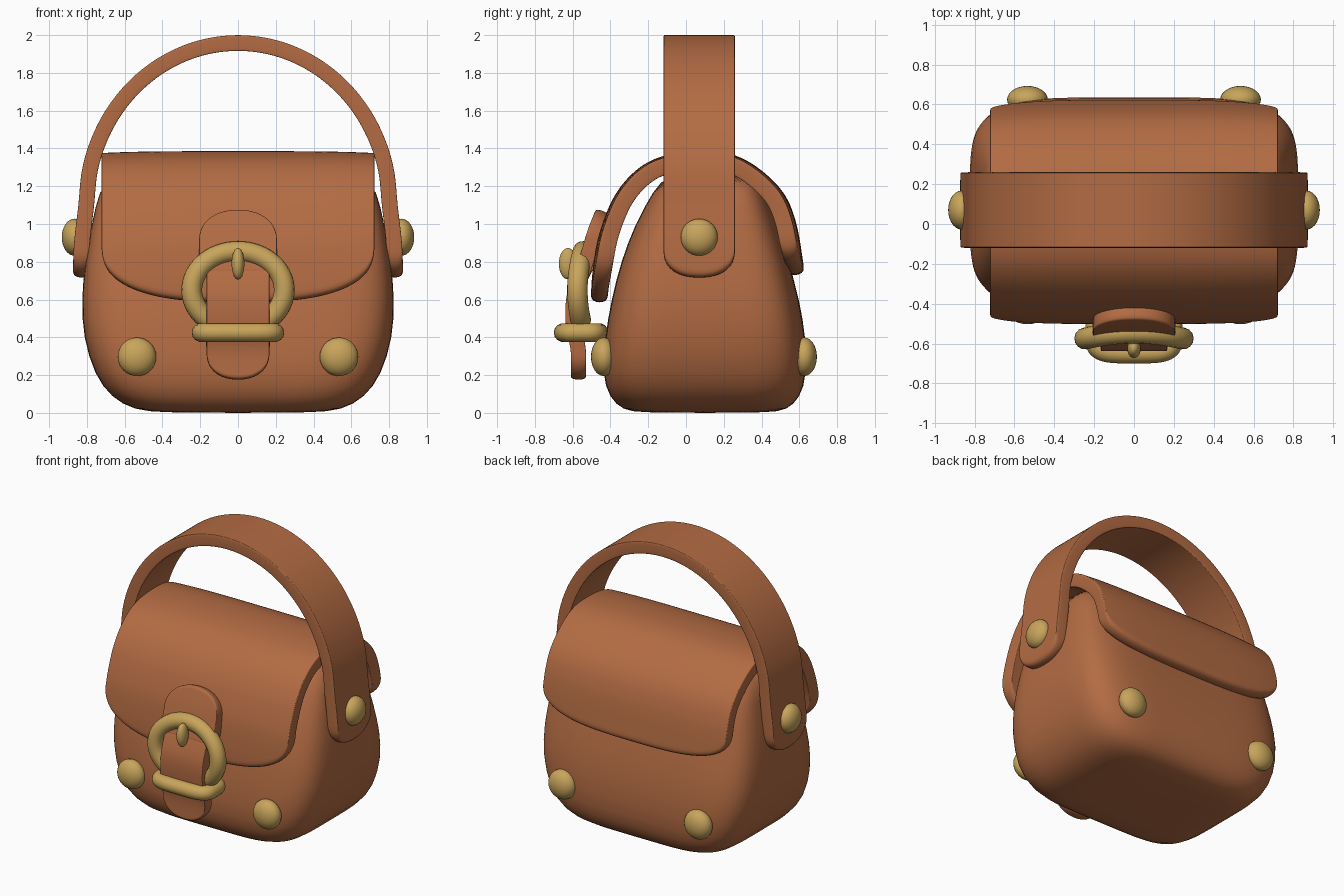
import bpy, bmesh, math
from mathutils import Vector

cube = bpy.data.objects.get("Cube")
if cube:
    bpy.data.objects.remove(cube, do_unlink=True)


def material(name, color):
    m = bpy.data.materials.new(name)
    m.use_nodes = True
    m.diffuse_color = color
    bsdf = next(n for n in m.node_tree.nodes if n.type == 'BSDF_PRINCIPLED')
    bsdf.inputs["Base Color"].default_value = color
    bsdf.inputs["Roughness"].default_value = 0.6
    return m


leather = material("tan leather", (0.45, 0.148, 0.056, 1))
brass = material("brass", (0.58, 0.375, 0.105, 1))


def add_object(name, bm, mat):
    me = bpy.data.meshes.new(name)
    bmesh.ops.recalc_face_normals(bm, faces=bm.faces) if mat == brass else None
    for f in bm.faces:
        f.smooth = True
    bm.to_mesh(me)
    bm.free()
    me.materials.append(mat)
    ob = bpy.data.objects.new(name, me)
    bpy.context.collection.objects.link(ob)
    return ob


def subdivide(ob, levels):
    mod = ob.modifiers.new("soften", 'SUBSURF')
    mod.levels = mod.render_levels = levels


def smooth_path(points, steps=12):
    """Catmull-Rom curve through the points."""
    p = [Vector(q) for q in points]
    p = [2 * p[0] - p[1]] + p + [2 * p[-1] - p[-2]]
    out = []
    for a, b, c, d in zip(p, p[1:], p[2:], p[3:]):
        for i in range(steps):
            t = i / steps
            out.append(b + (c - a) * t / 2 + (a - 2.5 * b + 2 * c - d / 2) * t * t
                       + (3 * b - a - 3 * c + d) * t ** 3 / 2)
    return out + [p[-2]]


def sheet(name, points, half, place, start=(0, 2), end=(0, 2), thick=0.08,
          rows=28, cols=18, droop=0):
    """Thick leather strip along a path; start and end are (depth, power) of its rounded ends."""
    path = smooth_path(points)
    dist = [0]
    for a, b in zip(path, path[1:]):
        dist.append(dist[-1] + (b - a).length)

    def at(s):
        k = next((k for k in range(1, len(dist) - 1) if dist[k] >= s), len(dist) - 1)
        return path[k - 1].lerp(path[k], (s - dist[k - 1]) / (dist[k] - dist[k - 1]))

    def cut(v, rule):
        return rule[0] * (1 - max(0, 1 - abs(v) ** rule[1]) ** (1 / rule[1]))

    middle = sum(path, Vector((0, 0))) / len(path)
    bm = bmesh.new()
    grid = []
    for j in range(cols + 1):
        v = math.sin(math.pi * (j / cols - 0.5))
        s0, s1 = cut(v, start), dist[-1] - cut(v, end)
        column = []
        for i in range(rows + 1):
            p = at(s0 + (s1 - s0) * i / rows)
            p = p + (middle - p) * droop * v ** 4
            column.append(bm.verts.new(place(v * half, p.x, p.y)))
        grid.append(column)
    for a, b in zip(grid, grid[1:]):
        for i in range(rows):
            bm.faces.new((a[i], a[i + 1], b[i + 1], b[i]))
    ob = add_object(name, bm, leather)
    mod = ob.modifiers.new("thickness", 'SOLIDIFY')
    mod.thickness, mod.offset = thick, 1
    subdivide(ob, 2)
    return ob


def tube(name, points, radius, cyclic=False):
    cu = bpy.data.curves.new(name, 'CURVE')
    cu.dimensions = '3D'
    cu.bevel_depth, cu.bevel_resolution, cu.use_fill_caps = radius, 5, True
    sp = cu.splines.new('POLY')
    sp.points.add(len(points) - 1)
    for q, p in zip(sp.points, points):
        q.co = (*p, 1)
    sp.use_cyclic_u = cyclic
    sp.use_smooth = True
    cu.materials.append(brass)
    ob = bpy.data.objects.new(name, cu)
    bpy.context.collection.objects.link(ob)
    bpy.ops.object.select_all(action='DESELECT')
    ob.select_set(True)
    bpy.context.view_layer.objects.active = ob
    bpy.ops.object.convert(target='MESH')


def dome(name, center, scale):
    bm = bmesh.new()
    bmesh.ops.create_uvsphere(bm, u_segments=28, v_segments=16, radius=1)
    bmesh.ops.scale(bm, vec=scale, verts=bm.verts)
    bmesh.ops.translate(bm, vec=center, verts=bm.verts)
    add_object(name, bm, brass)


def power(c, n):
    return math.copysign(abs(c) ** (2 / n), c)


# Body: rounded box sections (height, half width, front, back)
sections = [(0, .40, -.24, .44), (.015, .55, -.335, .535), (.08, .67, -.405, .605),
            (.2, .76, -.445, .64), (.4, .82, -.43, .635), (.6, .83, -.395, .60),
            (.8, .81, -.345, .545), (1.0, .775, -.27, .485), (1.18, .735, -.17, .42),
            (1.27, .67, -.1, .36)]
bm = bmesh.new()
rings = []
for z, hx, front, back in sections:
    ring = []
    for k in range(64):
        a = math.tau * (k + 0.5) / 64
        ring.append(bm.verts.new((hx * power(math.cos(a), 5),
                                  (front + back) / 2 + (back - front) / 2 * power(math.sin(a), 5), z)))
    rings.append(ring)
for a, b in zip(rings, rings[1:]):
    for k in range(64):
        n = (k + 1) % 64
        bm.faces.new((a[k], a[n], b[n], b[k]))
bm.faces.new(rings[0][::-1])
bm.faces.new(rings[-1])
subdivide(add_object("bag_body", bm, leather), 1)

# Flap: over the top from front to back
across_x = lambda w, a, b: (w, a, b)
sheet("flap", [(-.505, .585), (-.495, .75), (-.46, .95), (-.36, 1.18), (-.19, 1.335), (.05, 1.385),
               (.285, 1.355), (.49, 1.2), (.58, 1.02), (.63, .735)], .725, across_x,
      start=(.29, 2.7), end=(.2, 3), thick=.09, rows=36, cols=24, droop=.035)

# Handle: arched strip with rounded tabs on the sides
arch = [(.845 * math.cos(math.pi * i / 14), 1.1 + .9 * math.sin(math.pi * i / 14)) for i in range(15)]
tab = [(.875, .715), (.868, .9)]
sheet("handle", tab + arch + [(-x, z) for x, z in reversed(tab)], .19,
      lambda w, a, b: (a, w + .07, b), start=(.14, 2.3), end=(.14, 2.3), thick=.083, rows=64, cols=14)

# Closing strap and the patch that holds it
sheet("strap", [(-.61, .175), (-.61, .33), (-.635, .45), (-.635, .6), (-.60, .72), (-.53, .86)],
      .168, across_x, start=(.14, 2.2), cols=14)
sheet("strap_patch", [(-.59, .74), (-.55, .87), (-.52, .97), (-.475, 1.085)], .208, across_x,
      end=(.18, 2.2), rows=14, cols=14)

# Buckle: open arch, pin and strap loop
arc = [math.radians(-52 + 284 * i / 48) for i in range(49)]
tube("buckle_arch", [(.245 * math.cos(a), -.575 + .03 * math.sin(a) ** 2, .65 + .205 * math.sin(a))
                     for a in arc], .055)
dome("buckle_pin", (0, -.625, .79), (.034, .048, .083))
loop = [math.tau * i / 64 for i in range(64)]
tube("strap_loop", [(.195 * power(math.cos(a), 4), -.555 + .095 * power(math.sin(a), 4), .425)
                    for a in loop], .05, cyclic=True)

# Rivets on the front, back and handle tabs
for side, sx in (("left", 1), ("right", -1)):
    dome("front_rivet_" + side, (.535 * sx, -.435, .297), (.102, .068, .102))
    dome("back_rivet_" + side, (.535 * sx, .625, .297), (.102, .068, .102))
    dome("handle_rivet_" + side, (.865 * sx, .07, .93), (.068, .098, .098))
